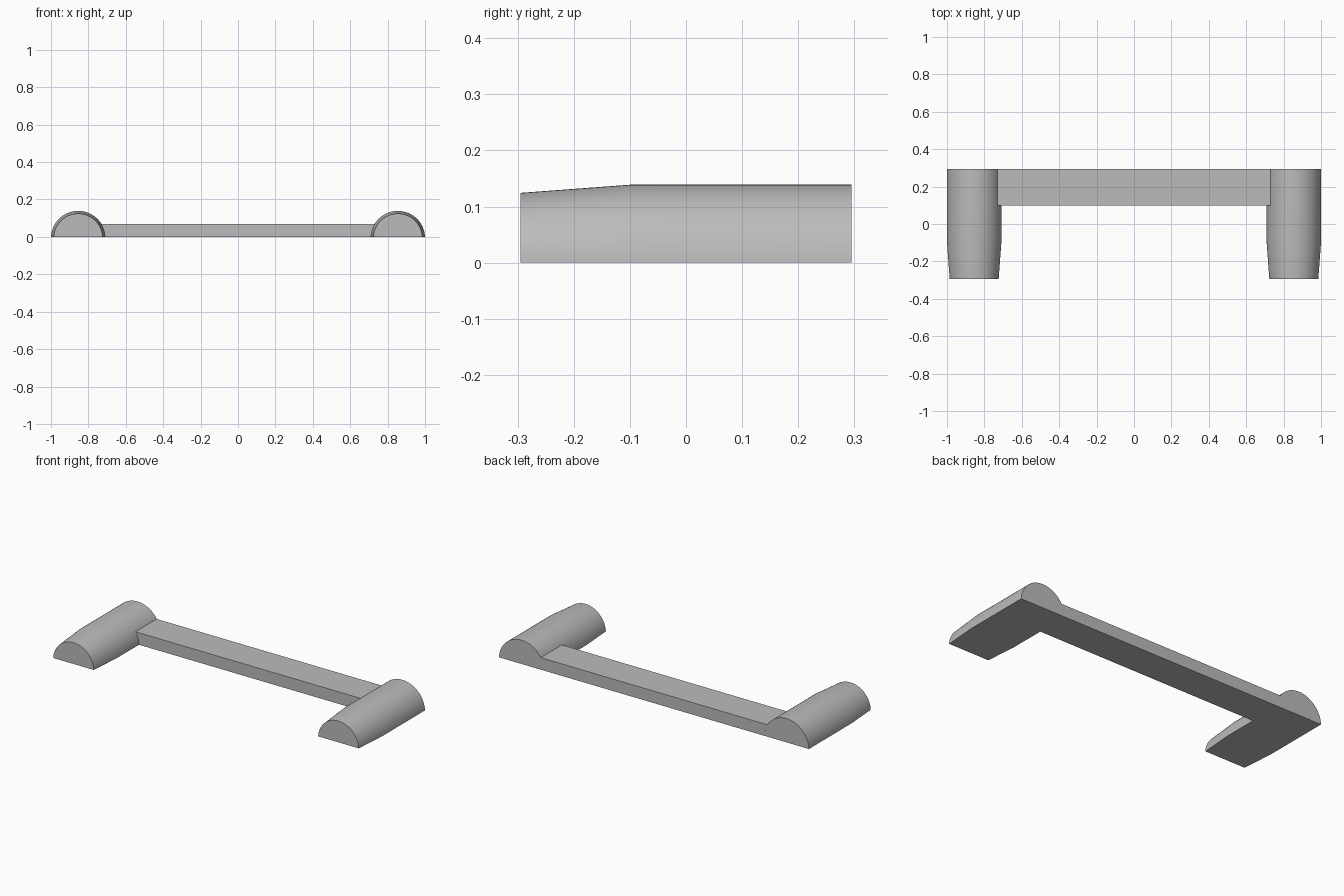
import bpy
import bmesh
import math

if "Cube" in bpy.data.objects:
    bpy.data.objects.remove(bpy.data.objects["Cube"])

GREY = (0.5, 0.5, 0.5, 1)
grey = bpy.data.materials.new("plain grey")
grey.use_nodes = True
grey.diffuse_color = GREY
grey.node_tree.nodes["Principled BSDF"].inputs["Base Color"].default_value = GREY

SIDE_X, AXIS_Z = 0.8545, -0.0065     # axis of each rounded foot, just under the floor
RADIUS, TIP_RADIUS = 0.1455, 0.131
FRONT, TAPER, BACK = -0.295, -0.1, 0.295
BAR_FRONT, BAR_TOP = 0.1, 0.07


def loft(name, sections):
    """Join equal-length rings of points, given from front to back, into a closed solid."""
    bm = bmesh.new()
    rings = [[bm.verts.new(p) for p in ring] for ring in sections]
    n = len(rings[0])
    for a, b in zip(rings, rings[1:]):
        for i in range(n):
            j = (i + 1) % n
            bm.faces.new((a[i], a[j], b[j], b[i]))
    bm.faces.new(rings[0])
    bm.faces.new(rings[-1])
    bmesh.ops.recalc_face_normals(bm, faces=bm.faces)
    mesh = bpy.data.meshes.new(name)
    bm.to_mesh(mesh)
    bm.free()
    mesh.materials.append(grey)
    obj = bpy.data.objects.new(name, mesh)
    bpy.context.collection.objects.link(obj)
    bpy.ops.object.select_all(action="DESELECT")
    obj.select_set(True)
    bpy.context.view_layer.objects.active = obj
    bpy.ops.object.shade_smooth_by_angle(angle=math.radians(30))
    return obj


def arch(x, y, radius, steps=48):
    """Circle segment above the floor, around the foot axis."""
    start = math.asin(-AXIS_Z / radius)
    angles = [start + (math.pi - 2 * start) * i / steps for i in range(steps + 1)]
    return [(x + radius * math.cos(a), y, AXIS_Z + radius * math.sin(a)) for a in angles]


# Half-round feet with a tapered front
for side, x in (("left", SIDE_X), ("right", -SIDE_X)):
    loft(side + "_foot", [arch(x, FRONT, TIP_RADIUS),
                          arch(x, TAPER, RADIUS),
                          arch(x, BACK, RADIUS)])


# Cross bar, its ends cut to fit the round feet
def bar_section(y, steps=8):
    end = []
    for i in range(steps + 1):
        z = BAR_TOP * i / steps
        end.append((SIDE_X - math.sqrt(RADIUS ** 2 - (z - AXIS_Z) ** 2), z))
    return [(x, y, z) for x, z in end] + [(-x, y, z) for x, z in reversed(end)]


loft("cross_bar", [bar_section(BAR_FRONT), bar_section(BACK)])
